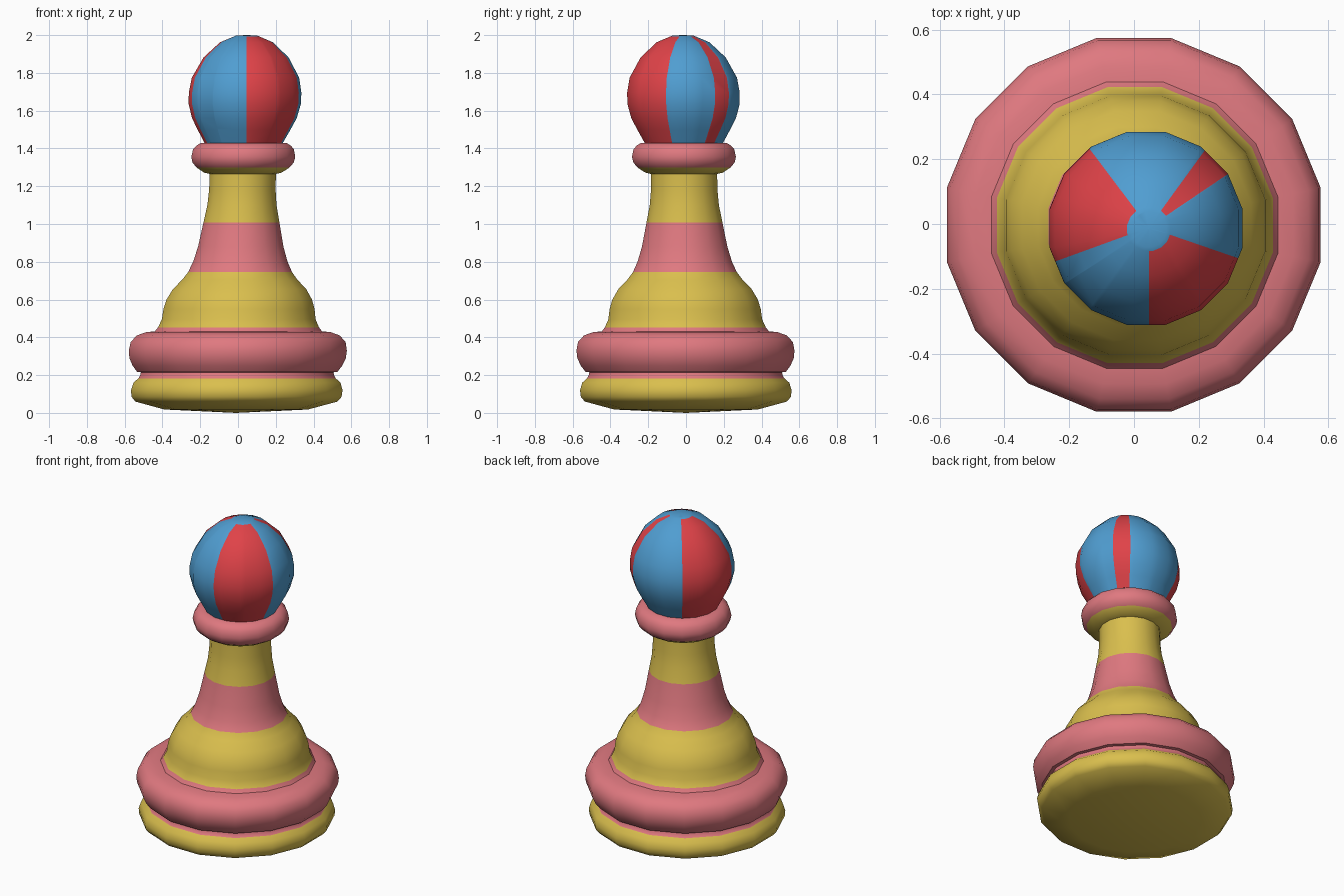
import bpy, bmesh, math
from mathutils import Vector

if "Cube" in bpy.data.objects:
    bpy.data.objects.remove(bpy.data.objects["Cube"])

SIDES = 16


def material(name, rgb):
    m = bpy.data.materials.new(name)
    m.diffuse_color = (*rgb, 1)
    m.use_nodes = True
    m.node_tree.nodes["Principled BSDF"].inputs["Base Color"].default_value = m.diffuse_color
    return m


YELLOW = material("yellow", (0.70, 0.52, 0.075))
PINK = material("pink", (0.74, 0.19, 0.215))
RED = material("red", (0.74, 0.055, 0.065))
BLUE = material("blue", (0.08, 0.34, 0.64))


def centre(z):
    # the turned axis leans slightly
    return Vector((-0.01 + 0.028 * z, -0.008 * z, z))


def lathe(profile):
    """Turn (half width, z) points into a 16-sided surface."""
    bm = bmesh.new()
    rings = []
    for w, z in profile:
        c = centre(z)
        if w == 0:
            rings.append([bm.verts.new(c)])
            continue
        r = w / math.cos(math.pi / SIDES)
        rings.append([bm.verts.new(c + Vector((r * math.cos(a), r * math.sin(a), 0)))
                      for a in [(i + 0.5) * 2 * math.pi / SIDES for i in range(SIDES)]])
    for lo, hi in zip(rings, rings[1:]):
        for i in range(SIDES):
            j = (i + 1) % SIDES
            if len(lo) == 1:
                bm.faces.new((lo[0], hi[j], hi[i]))
            elif len(hi) == 1:
                bm.faces.new((lo[i], lo[j], hi[0]))
            else:
                bm.faces.new((lo[i], lo[j], hi[j], hi[i]))
    return bm


def finish(name, bm, mats, rule):
    for f in bm.faces:
        f.material_index = rule(f.calc_center_median())
    me = bpy.data.meshes.new(name)
    bm.to_mesh(me)
    bm.free()
    for m in mats:
        me.materials.append(m)
    ob = bpy.data.objects.new(name, me)
    bpy.context.collection.objects.link(ob)
    bpy.ops.object.select_all(action='DESELECT')
    ob.select_set(True)
    bpy.context.view_layer.objects.active = ob
    bpy.ops.object.shade_smooth_by_angle(angle=math.radians(42))


def pink_bands(c):
    return int(0.183 < c.z < 0.453 or 0.745 < c.z < 1.008 or c.z > 1.298)


# foot with shallow convex underside
finish("foot", lathe([(0, 0), (0.38, 0.018), (0.535, 0.06), (0.556, 0.085), (0.56, 0.12),
                      (0.548, 0.16), (0.522, 0.183), (0.513, 0.2), (0.51, 0.215)]),
       [YELLOW, PINK], pink_bands)

# thick ring above the foot
finish("base_ring", lathe([(0.51, 0.215), (0.53, 0.217), (0.555, 0.25), (0.573, 0.29), (0.577, 0.33),
                           (0.569, 0.375), (0.537, 0.41), (0.49, 0.427), (0.442, 0.432)]),
       [YELLOW, PINK], pink_bands)

# bell and neck
finish("body", lathe([(0.442, 0.432), (0.426, 0.453), (0.407, 0.495), (0.4, 0.55), (0.385, 0.6),
                      (0.353, 0.655), (0.305, 0.705), (0.275, 0.745), (0.25, 0.8), (0.226, 0.88),
                      (0.201, 1.008), (0.183, 1.1), (0.176, 1.18), (0.175, 1.265)]),
       [YELLOW, PINK], pink_bands)

# collar under the head
finish("collar", lathe([(0.175, 1.265), (0.205, 1.272), (0.245, 1.298), (0.268, 1.325), (0.275, 1.355),
                        (0.267, 1.395), (0.25, 1.415), (0.225, 1.43), (0.2, 1.43)]),
       [YELLOW, PINK], pink_bands)

# ball head, cut along the edges of its red wedges and its top cap
ball = lathe([(0.205, 1.425), (0.246, 1.5), (0.277, 1.56), (0.297, 1.635), (0.298, 1.695),
              (0.284, 1.775), (0.225, 1.882), (0.14, 1.962), (0.055, 1.998), (0, 2.0)])
axis = centre(1.7) + Vector((0.008, 0.003, 0))
WEDGES = [(34, 54), (127, 200), (270, 341)]


def cut(point, normal):
    bmesh.ops.bisect_plane(ball, geom=ball.verts[:] + ball.edges[:] + ball.faces[:],
                           plane_co=point, plane_no=normal, dist=1e-5)


for deg in [d for w in WEDGES for d in w]:
    a = math.radians(deg)
    cut(axis, Vector((-math.sin(a), math.cos(a), 0)))
cut(Vector((0, 0, 1.993)), Vector((0, 0, 1)))


def wedge(c):
    d = math.degrees(math.atan2(c.y - axis.y, c.x - axis.x)) % 360
    return int(c.z < 1.993 and any(lo < d < hi for lo, hi in WEDGES))


finish("ball_head", ball, [BLUE, RED], wedge)
